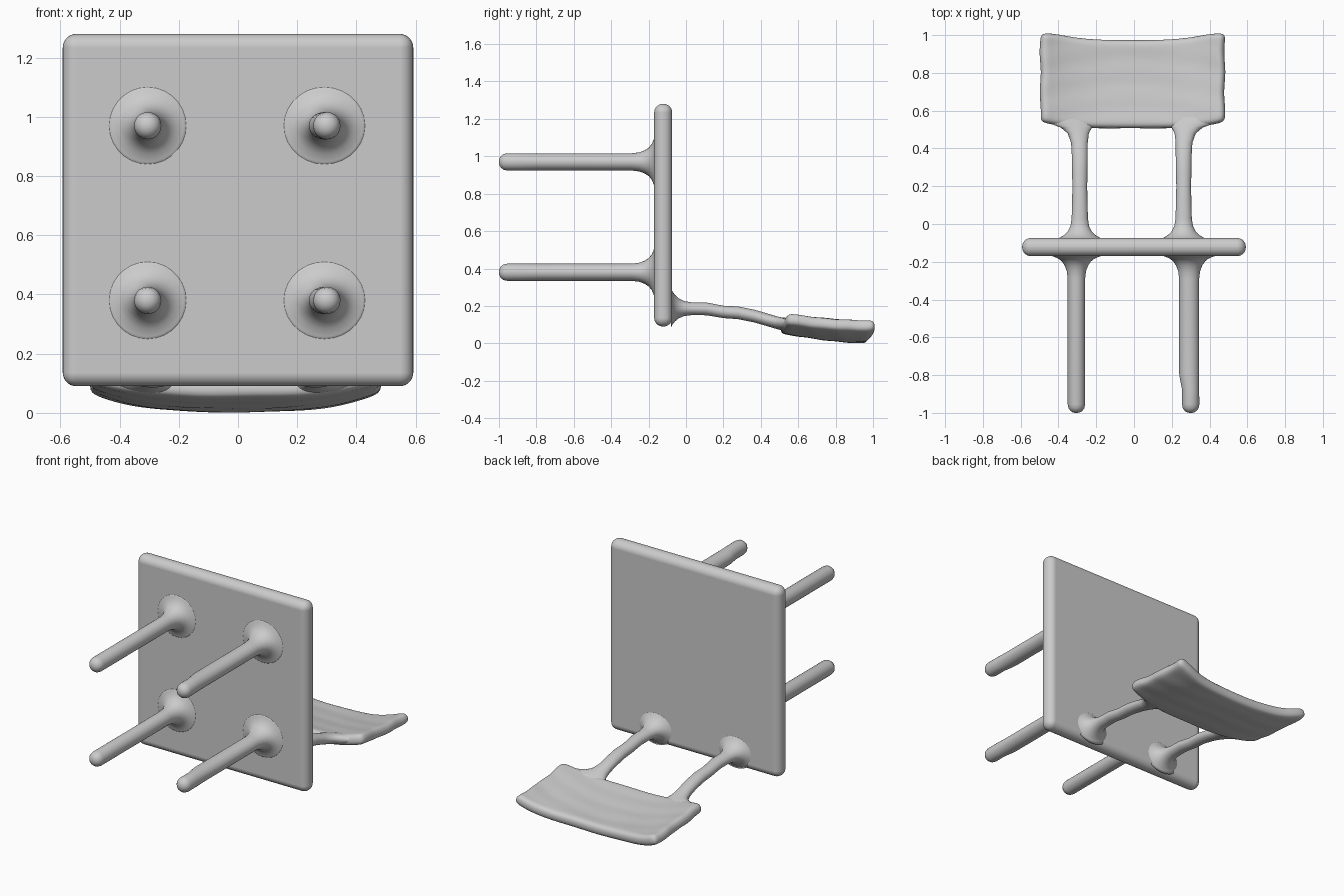
import bpy, bmesh, math

cube = bpy.data.objects.get("Cube")
if cube:
    bpy.data.objects.remove(cube, do_unlink=True)

grey = bpy.data.materials.new("plain grey")
grey.use_nodes = True
colour = (0.6, 0.6, 0.6, 1)
grey.diffuse_color = colour
grey.node_tree.nodes["Principled BSDF"].inputs["Base Color"].default_value = colour


def finish(name, bm):
    """Turn a bmesh into a smooth-shaded grey object."""
    bmesh.ops.recalc_face_normals(bm, faces=bm.faces)
    mesh = bpy.data.meshes.new(name)
    bm.to_mesh(mesh)
    bm.free()
    mesh.materials.append(grey)
    mesh.shade_smooth()
    obj = bpy.data.objects.new(name, mesh)
    bpy.context.scene.collection.objects.link(obj)
    return obj


def sweep(name, rings, sides=28):
    """Tube along y; each ring is (y, centre x, centre z, radius x, radius z, tilt)."""
    bm = bmesh.new()
    loops = []
    for y, cx, cz, rx, rz, tilt in rings:
        loop = []
        for i in range(sides):
            a = 2 * math.pi * i / sides
            dx = rx * math.cos(a)
            loop.append(bm.verts.new((cx + dx, y, cz + rz * math.sin(a) + tilt * dx)))
        loops.append(loop)
    for a, b in zip(loops, loops[1:]):
        for i in range(sides):
            j = (i + 1) % sides
            bm.faces.new((a[i], a[j], b[j], b[i]))
    bm.faces.new(loops[0])
    bm.faces.new(loops[-1])
    return finish(name, bm)


# Seat: an upright slab with fully rounded edges
bm = bmesh.new()
bmesh.ops.create_cube(bm, size=1)
for v in bm.verts:
    v.co = (v.co.x * 1.184, v.co.y * 0.096 - 0.122, v.co.z * 1.19 + 0.685)
bmesh.ops.bevel(bm, geom=bm.edges[:], offset=0.046, segments=7, profile=0.5, affect='EDGES')
seat = finish("seat", bm)
seat.modifiers.new("weighted normals", 'WEIGHTED_NORMAL').keep_sharp = True

# Legs: flared into the seat, rounded at the tip
FLARE = [(-0.165, 0.150), (-0.172, 0.122), (-0.183, 0.096), (-0.198, 0.077),
         (-0.220, 0.062), (-0.250, 0.051), (-0.290, 0.046)]
TIP = [(-0.955, 0.046), (-0.975, 0.042), (-0.990, 0.031), (-0.998, 0.017), (-1.0, 0.004)]
for level, z in (("upper", 0.97), ("lower", 0.38)):
    sweep(level + "_right_leg", [(y, -0.305, z, r, r, 0) for y, r in FLARE + TIP])
    # the left legs are a little wider until a notch near the tip
    rings = [(y, 0.292, z, r + 0.007, r, 0) for y, r in FLARE]
    rings += [(-0.79, 0.292, z, 0.053, 0.046, 0), (-0.83, 0.295, z, 0.050, 0.046, 0),
              (-0.88, 0.300, z, 0.045, 0.046, 0)]
    rings += [(y, 0.300, z, r, r, 0) for y, r in TIP]
    sweep(level + "_left_leg", rings)

# Back posts: (y, outward shift, z, half width, half height, tilt)
POST = [(-0.080, 0, 0.190, 0.130, 0.105, 0), (-0.073, 0, 0.190, 0.108, 0.090, 0),
        (-0.060, 0, 0.188, 0.085, 0.072, 0), (-0.040, 0, 0.187, 0.064, 0.054, 0),
        (-0.010, 0, 0.186, 0.049, 0.040, 0), (0.030, 0, 0.185, 0.043, 0.034, 0),
        (0.110, 0, 0.184, 0.041, 0.034, 0), (0.200, 0, 0.168, 0.039, 0.033, 0),
        (0.280, 0, 0.163, 0.041, 0.034, 0), (0.360, 0, 0.147, 0.042, 0.034, 0),
        (0.430, 0.002, 0.127, 0.044, 0.034, 0), (0.480, 0.008, 0.112, 0.056, 0.034, 0.05),
        (0.510, 0.018, 0.104, 0.082, 0.034, 0.08), (0.530, 0.032, 0.101, 0.120, 0.033, 0.12),
        (0.560, 0.040, 0.098, 0.135, 0.028, 0.14), (0.620, 0.030, 0.085, 0.100, 0.012, 0.12)]
for name, side, x in (("right_back_post", -1, 0.287), ("left_back_post", 1, 0.263)):
    sweep(name, [(y, side * (x + s), z, rx, rz, side * t) for y, s, z, rx, rz, t in POST])

# Backrest: thin dished panel with gentle ripples and rounded rim
bm = bmesh.new()
bmesh.ops.create_grid(bm, x_segments=20, y_segments=10, size=1)
for v in bm.verts:
    u, t = v.co.x, (v.co.y + 1) / 2
    x = -0.008 + 0.488 * u + 0.004 * math.sin(14 * t) * abs(u) ** 6
    low = 0.505 + 0.035 * min(1, abs(u)) ** 4
    high = 0.975 + 0.036 * min(1, (abs(u) / 0.85) ** 3)
    y = low + (high - low) * t
    z = 0.085 - 0.075 * t + 0.023 * t ** 3
    z += (0.052 + 0.016 * t) * abs(u) ** 3
    z += 0.0025 * math.sin(22 * t + 5 * u * u) + 0.0015 * math.sin(9 * u + 6 * t)
    v.co = (x, y, z)
backrest = finish("backrest", bm)
solid = backrest.modifiers.new("thickness", 'SOLIDIFY')
solid.thickness, solid.offset = 0.066, 0
smooth = backrest.modifiers.new("rounding", 'SUBSURF')
smooth.levels = smooth.render_levels = 2
